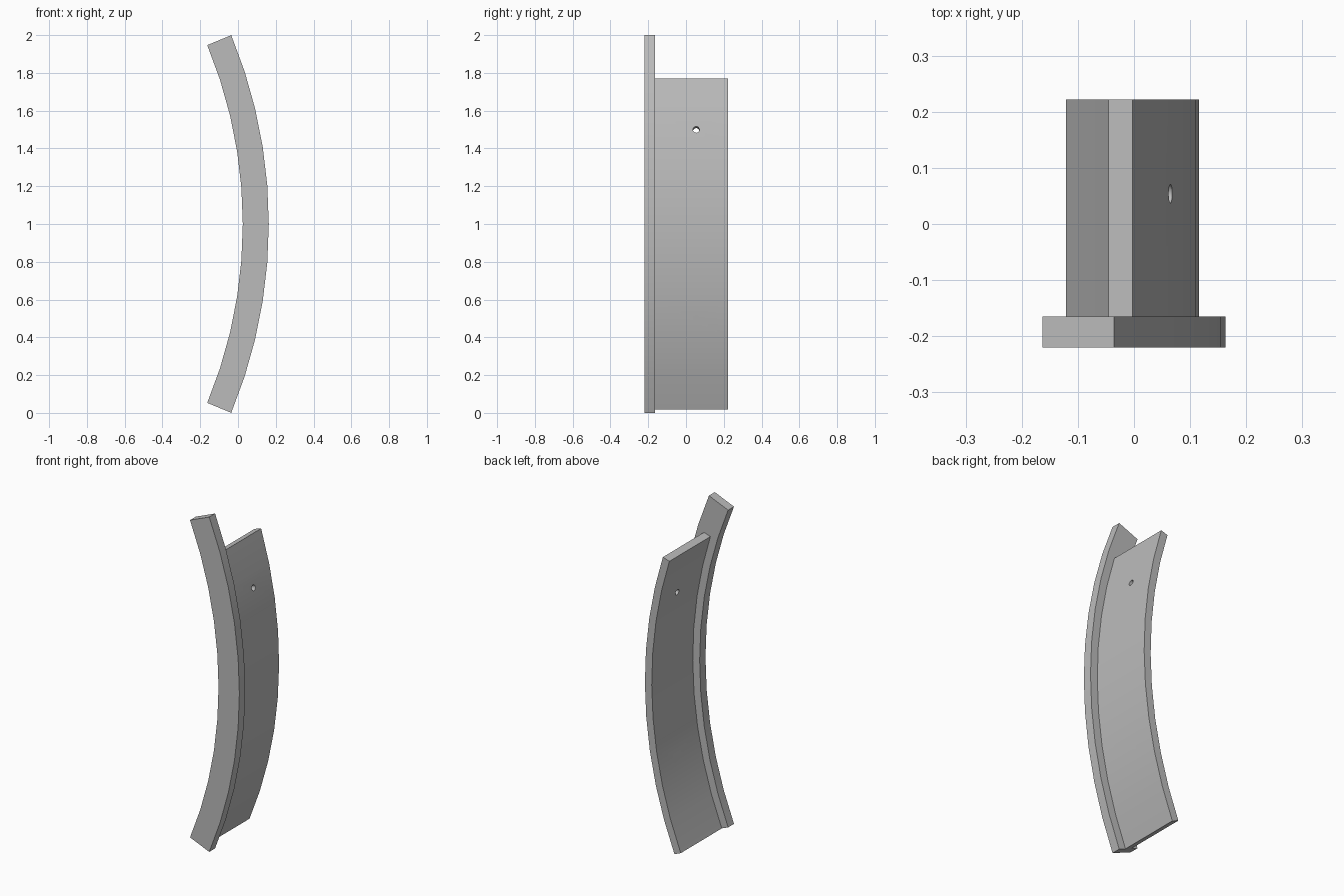
import bpy, bmesh
from math import sin, cos, radians, asin
from mathutils import Matrix, Vector

cube = bpy.data.objects.get("Cube")
if cube:
    bpy.data.objects.remove(cube, do_unlink=True)

CENTRE = Vector((-2.449, 0, 1))  # axis of the curve, running along y

grey = bpy.data.materials.new("plain grey")
grey.use_nodes = True
colour = (0.5, 0.5, 0.5, 1)
grey.diffuse_color = colour
grey.node_tree.nodes["Principled BSDF"].inputs["Base Color"].default_value = colour


def add_object(name, bm):
    bmesh.ops.recalc_face_normals(bm, faces=bm.faces)
    mesh = bpy.data.meshes.new(name)
    bm.to_mesh(mesh)
    bm.free()
    mesh.materials.append(grey)
    obj = bpy.data.objects.new(name, mesh)
    bpy.context.collection.objects.link(obj)
    return obj


def curved_bar(name, inner, outer, y0, y1, start, end, steps):
    """Rectangular section swept along an arc, angles in degrees."""
    bm = bmesh.new()
    rings = []
    for i in range(steps + 1):
        a = radians(start + (end - start) * i / steps)
        rings.append([bm.verts.new(CENTRE + Vector((r * cos(a), y, r * sin(a))))
                      for r, y in ((inner, y0), (outer, y0), (outer, y1), (inner, y1))])
    for a, b in zip(rings, rings[1:]):
        for k in range(4):
            n = (k + 1) % 4
            bm.faces.new((a[k], a[n], b[n], b[k]))
    bm.faces.new(rings[0])
    bm.faces.new(rings[-1])
    return add_object(name, bm)


def drill(target, y, z, radius):
    """Cut a round hole through the plate, square to its curve."""
    a = asin((z - CENTRE.z) / 2.565)
    bm = bmesh.new()
    bmesh.ops.create_cone(bm, cap_ends=True, segments=16, radius1=radius,
                          radius2=radius, depth=0.3)
    spot = CENTRE + Vector((2.545 * cos(a), y, 2.545 * sin(a)))
    bm.transform(Matrix.Translation(spot) @ Matrix.Rotation(radians(90) - a, 4, 'Y'))
    cutter = add_object("hole_cutter", bm)
    cutter.hide_render = True
    mod = target.modifiers.new("hole", 'BOOLEAN')
    mod.operation = 'DIFFERENCE'
    mod.solver = 'EXACT'
    mod.object = cutter
    bpy.context.view_layer.objects.active = target
    bpy.ops.object.modifier_apply(modifier=mod.name)
    bpy.data.objects.remove(cutter, do_unlink=True)


# Thick front rim and the thinner, shorter plate behind it
rim = curved_bar("front_rim", 2.4745, 2.612, -0.22, -0.165, -22.5, 22.5, 10)
plate = curved_bar("curved_plate", 2.52, 2.565, -0.165, 0.222, -22.5, 17.5, 9)

# Fixing holes
for z in (0.5, 1.5):
    drill(plate, 0.054, z, 0.017)

# Smooth curve, crisp corners
for obj in (rim, plate):
    bpy.ops.object.select_all(action='DESELECT')
    obj.select_set(True)
    bpy.context.view_layer.objects.active = obj
    bpy.ops.object.shade_smooth_by_angle(angle=radians(30))
